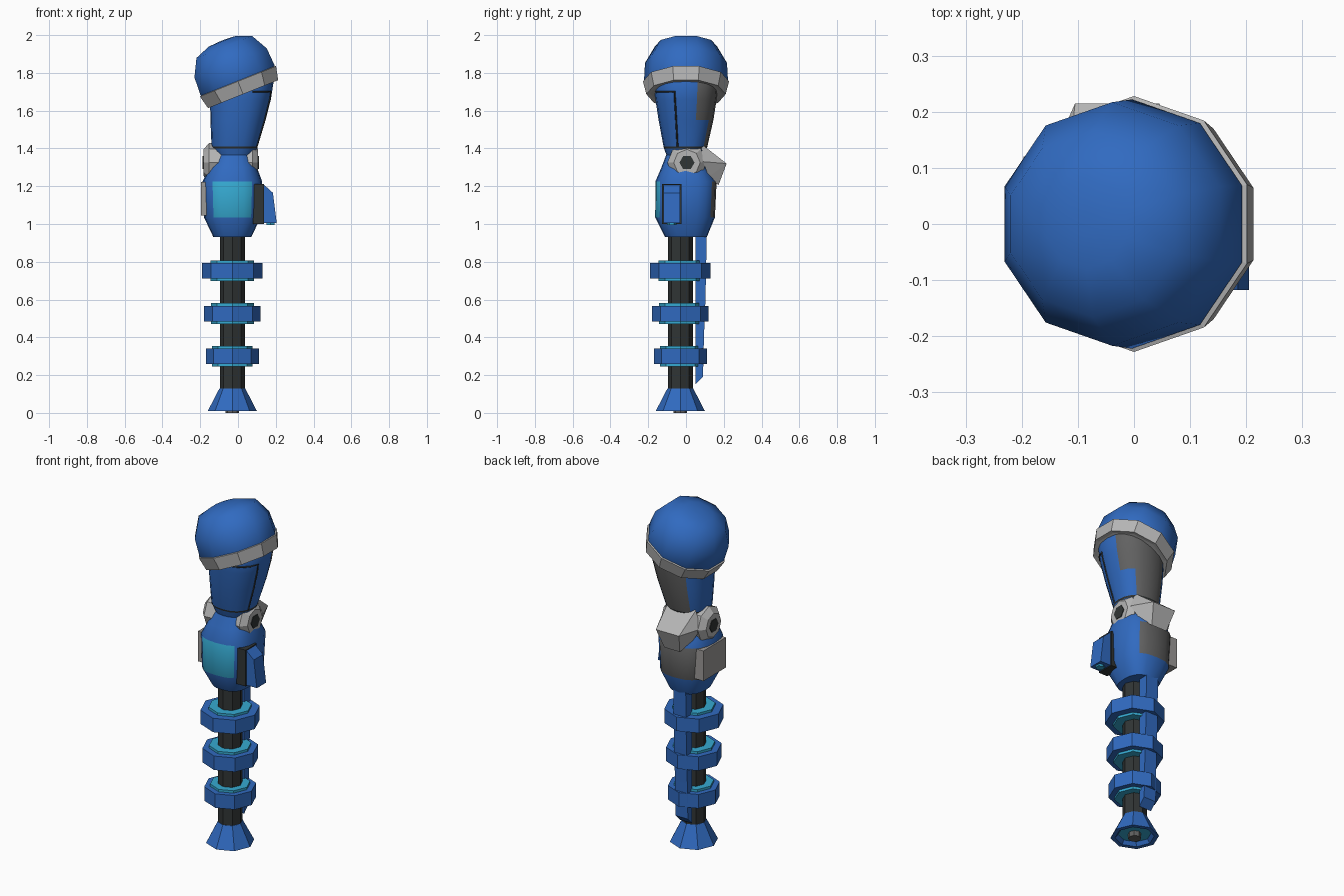
import bpy, bmesh, math
from mathutils import Matrix, Vector

cube = bpy.data.objects.get("Cube")
if cube:
    bpy.data.objects.remove(cube, do_unlink=True)


def material(name, r, g, b):
    m = bpy.data.materials.new(name)
    m.use_nodes = True
    m.diffuse_color = (r, g, b, 1)
    m.node_tree.nodes["Principled BSDF"].inputs["Base Color"].default_value = (r, g, b, 1)
    return m


BLUE = material("blue", 0.03, 0.145, 0.53)
CYAN = material("cyan", 0.036, 0.4, 0.64)
LIGHT = material("light_grey", 0.46, 0.46, 0.46)
PLATE = material("plate_grey", 0.33, 0.32, 0.31)
DARK = material("dark_grey", 0.12, 0.12, 0.12)
BLACK = material("charcoal", 0.03, 0.035, 0.035)
AX = -0.03  # axis of the lower arm, in both x and y


def finish(name, bm, mats, smooth=None, matrix=None):
    if matrix:
        bm.transform(matrix)
    bmesh.ops.recalc_face_normals(bm, faces=bm.faces)
    me = bpy.data.meshes.new(name)
    bm.to_mesh(me)
    bm.free()
    ob = bpy.data.objects.new(name, me)
    bpy.context.collection.objects.link(ob)
    for m in mats:
        me.materials.append(m)
    if smooth:
        bpy.ops.object.select_all(action='DESELECT')
        ob.select_set(True)
        bpy.context.view_layer.objects.active = ob
        bpy.ops.object.shade_smooth_by_angle(angle=math.radians(smooth))
    return ob


def outline(ring, deg, p):
    """Point on a rounded-square section; 0 degrees is the back, 90 is -x."""
    z, cx, cy, rx, ry = ring
    c, s = math.cos(math.radians(deg)), math.sin(math.radians(deg))
    x = -math.copysign(abs(s) ** (2 / p), s) * rx
    y = math.copysign(abs(c) ** (2 / p), c) * ry
    return Vector((cx + x, cy + y, z))


def loft(name, rings, seg, mats, p=2, rule=None, smooth=None, matrix=None):
    bm = bmesh.new()
    loops = [[bm.verts.new(outline(r, 360 * i / seg, p)) for i in range(seg)] for r in rings]
    for k in range(len(rings) - 1):
        for i in range(seg):
            j = (i + 1) % seg
            f = bm.faces.new((loops[k][i], loops[k][j], loops[k + 1][j], loops[k + 1][i]))
            if rule:
                f.material_index = rule((i + 0.5) * 360 / seg, (rings[k][0] + rings[k + 1][0]) / 2)
    bm.faces.new(loops[0])
    bm.faces.new(loops[-1])
    return finish(name, bm, mats, smooth, matrix)


def turned(name, profile, mat, seg=8, x=AX, y=AX, **kw):
    return loft(name, [(z, x, y, r, r) for r, z in profile], seg, [mat], **kw)


def box(name, lo, hi, mat):
    lo, hi = Vector(lo), Vector(hi)
    bm = bmesh.new()
    bmesh.ops.create_cube(bm, size=1)
    size = hi - lo
    return finish(name, bm, [mat], matrix=Matrix.Translation((lo + hi) / 2) @ Matrix.Diagonal((*size, 1)))


def extrude(name, pts, to3d, lo, hi, mat):
    bm = bmesh.new()
    a = [bm.verts.new(to3d(u, v, lo)) for u, v in pts]
    b = [bm.verts.new(to3d(u, v, hi)) for u, v in pts]
    bm.faces.new(a)
    bm.faces.new(b)
    for i in range(len(pts)):
        j = (i + 1) % len(pts)
        bm.faces.new((a[i], a[j], b[j], b[i]))
    return finish(name, bm, [mat])


# Foot nozzle, with a recessed cyan underside, and the pole
turned("foot", [(0.085, 0.035), (0.105, 0.01), (0.13, 0.01), (0.068, 0.13)], BLUE)
turned("foot_glow", [(0.088, 0.03), (0.088, 0.036)], CYAN)
turned("foot_core", [(0.035, 0.0), (0.035, 0.04)], DARK)
turned("pole", [(0.066, 0.05), (0.066, 0.96)], BLACK)

# Three collars with cyan cores
for n, (z, r, core) in enumerate([(0.3, 0.14, 0.108), (0.526, 0.15, 0.114), (0.752, 0.16, 0.116)]):
    turned(f"collar_{n}", [(r, z - 0.041), (r, z + 0.041)], BLUE)
    turned(f"collar_core_{n}", [(core, z - 0.055), (core, z + 0.055)], CYAN)

# Strip running down the back of the pole
extrude("back_strip", [(0.05, 0.95), (0.11, 0.95), (0.103, 0.6), (0.095, 0.4), (0.09, 0.19), (0.05, 0.15)],
        lambda u, v, w: (w, u, v), -0.075, 0.005, BLUE)


# Forearm with cyan front window and dark back panel
def forearm_rule(a, z):
    if not 1.035 < z < 1.225:
        return 0
    if abs(a - 180) < 36:
        return 1
    return 2 if a < 72 or a > 324 else 0


loft("forearm", [(0.93, AX, 0, 0.1, 0.11), (1.035, AX, -0.005, 0.15, 0.158), (1.225, AX, 0, 0.158, 0.162),
                 (1.3, -0.025, -0.005, 0.125, 0.125), (1.365, -0.02, -0.005, 0.088, 0.1)],
     20, [BLUE, CYAN, DARK], 2.6, forearm_rule, 35)
box("side_plate", (-0.197, -0.09, 1.045), (-0.14, 0.12, 1.222), PLATE)

# Side pod
extrude("pod", [(0.1, 1.21), (0.135, 1.21), (0.185, 1.165), (0.205, 1.005), (0.1, 1.005)],
        lambda u, v, w: (u, w, v), -0.118, -0.032, BLUE)
box("pod_mount", (0.08, -0.126, 1.0), (0.138, -0.023, 1.213), BLACK)
turned("pod_nozzle", [(0.025, 0.995), (0.025, 1.02)], CYAN, 6, 0.172, -0.075)

# Elbow discs on both sides, with hexagonal bolts
for side, s in (("left", 1), ("right", -1)):
    turn = Matrix.Translation((-0.038, 0.005, 1.325)) @ Matrix.Rotation(s * math.pi / 2, 4, 'Y')
    turned(f"elbow_disc_{side}", [(0.1, 0.04), (0.104, 0.115), (0.07, 0.145)], LIGHT, 8, 0, 0, matrix=turn)
    turned(f"elbow_bolt_{side}", [(0.04, 0.1), (0.04, 0.149)], BLACK, 6, 0, 0, matrix=turn)

# Pointed elbow guard
bm = bmesh.new()
for x, y, z in [(0.09, 0.08, 1.425), (0.075, 0.215, 1.32), (0.13, 0.09, 1.33), (0.05, 0.172, 1.205), (0.09, 0.12, 1.25)]:
    for s in (1, -1):
        bm.verts.new((AX + s * x, y, z))
bmesh.ops.convex_hull(bm, input=bm.verts)
finish("elbow_guard", bm, [LIGHT])

# Upper arm with a dark seam and stepped dark back panel
ARM = [(1.34, -0.02, 0, 0.085, 0.095), (1.4, -0.018, -0.003, 0.12, 0.113), (1.41, -0.018, -0.003, 0.122, 0.116),
       (1.55, 0.0, 0, 0.146, 0.145), (1.66, 0.013, 0, 0.161, 0.162), (1.75, 0.02, 0, 0.168, 0.17),
       (1.8, 0.015, 0, 0.15, 0.165)]


def arm_rule(a, z):
    if 1.4 < z < 1.41:
        return 2
    if z < 1.41:
        return 0
    reach_left = 72 if z > 1.55 else 36
    reach_right = 72 if z > 1.66 else 36
    return 1 if a < reach_right or a > 360 - reach_left else 0


loft("upper_arm", ARM, 20, [BLUE, DARK, BLACK], 2.3, arm_rule, 40)


# Panel groove on the upper arm
def on_arm(z, deg):
    for lo, hi in zip(ARM, ARM[1:]):
        if lo[0] <= z <= hi[0]:
            t = (z - lo[0]) / (hi[0] - lo[0])
            return outline([a + (b - a) * t for a, b in zip(lo, hi)], deg, 2.3)


curve = bpy.data.curves.new("panel_groove", 'CURVE')
curve.dimensions = '3D'
curve.bevel_depth = 0.005
curve.bevel_resolution = 0
path = [on_arm(1.7, d) for d in (198, 216, 234, 252)] + [on_arm(z, 252) for z in (1.66, 1.55, 1.41)]
spline = curve.splines.new('POLY')
spline.points.add(len(path) - 1)
for pt, co in zip(spline.points, path):
    pt.co = (*co, 1)
curve.materials.append(BLACK)
bpy.context.collection.objects.link(bpy.data.objects.new("panel_groove", curve))

# Tilted shoulder cap and its rim band
tilt = Matrix.Translation((0.0, 0, 1.755)) @ Matrix.Rotation(math.radians(-21.8), 4, 'Y')
turned("shoulder_cap", [(0.215, -0.01), (0.222, 0.01), (0.217, 0.105), (0.166, 0.197), (0.08, 0.228), (0.02, 0.232)],
       BLUE, 10, 0, 0, smooth=60, matrix=tilt)
turned("shoulder_band", [(0.19, -0.07), (0.21, -0.073), (0.228, 0.0), (0.215, 0.004)], LIGHT, 10, 0, 0, matrix=tilt)
